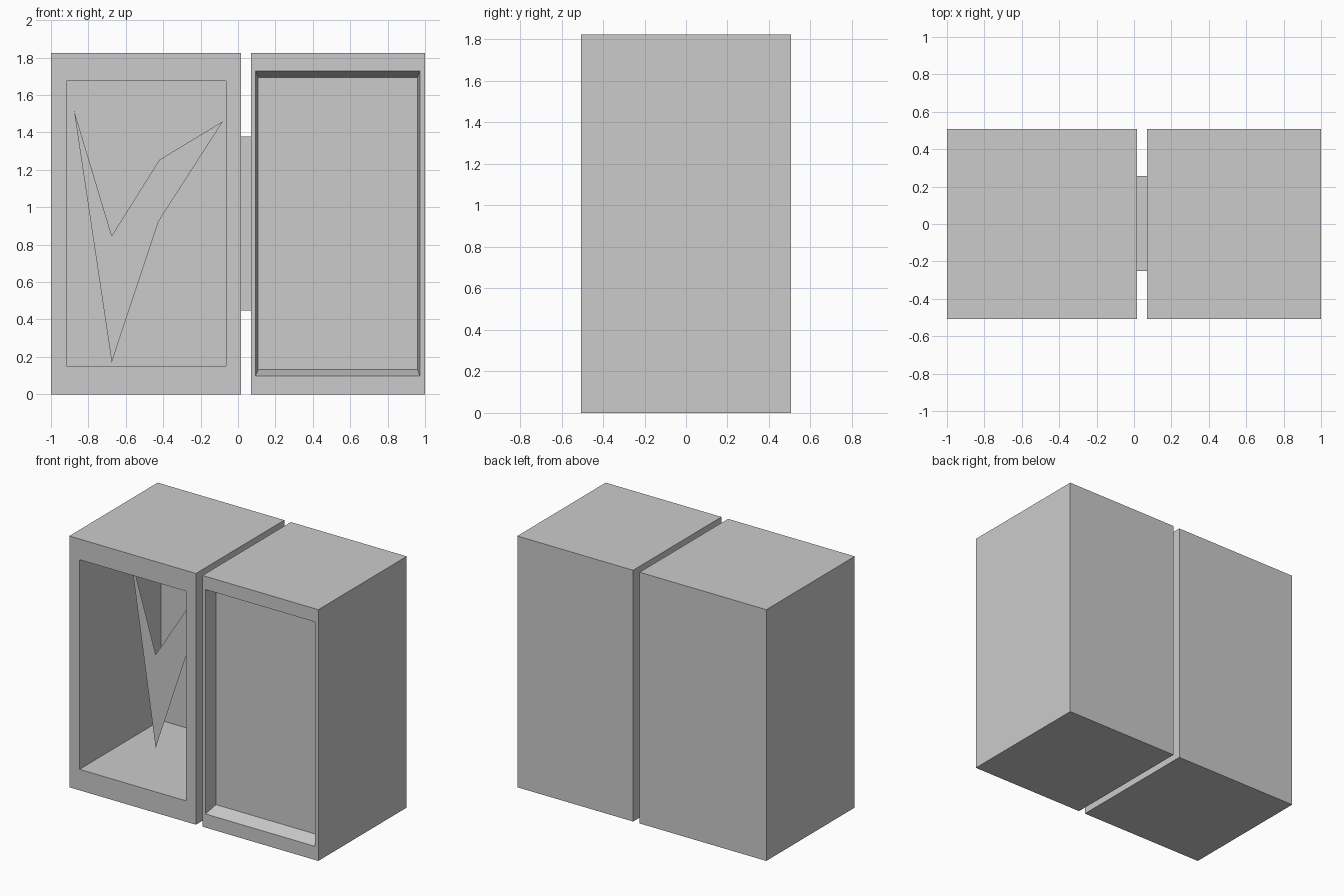
import bpy

if "Cube" in bpy.data.objects:
    bpy.data.objects.remove(bpy.data.objects["Cube"])

Y = 0.507  # half depth of both cabinets


def make(name, verts, faces):
    mesh = bpy.data.meshes.new(name)
    mesh.from_pydata(verts, [], faces)
    mesh.update()
    obj = bpy.data.objects.new(name, mesh)
    bpy.context.collection.objects.link(obj)
    return obj


def lofted(name, sections):
    """Closed skin through rectangles (x0, x1, z0, z1, y), capped at both ends."""
    verts, faces = [], []
    for x0, x1, z0, z1, y in sections:
        verts += [(x0, y, z0), (x1, y, z0), (x1, y, z1), (x0, y, z1)]
    for s in range(len(sections) - 1):
        for i in range(4):
            j = (i + 1) % 4
            a, b = 4 * s, 4 * s + 4
            faces.append((a + j, a + i, b + i, b + j))
    n = len(verts)
    faces += [(3, 2, 1, 0), (n - 4, n - 3, n - 2, n - 1)]
    return make(name, verts, faces)


# Left cabinet: back, front rim, deep cavity
lofted("left_cabinet", [
    (-1.0, 0.017, 0, 1.824, Y),
    (-1.0, 0.017, 0, 1.824, -Y),
    (-0.918, -0.063, 0.152, 1.674, -Y),
    (-0.918, -0.063, 0.152, 1.674, 0.425),
])

# Right cabinet: back, front rim, shallow tapered recess
lofted("right_cabinet", [
    (0.07, 1.0, 0, 1.824, Y),
    (0.07, 1.0, 0, 1.824, -Y),
    (0.094, 0.972, 0.099, 1.728, -Y),
    (0.108, 0.96, 0.132, 1.694, -0.407),
])

# Block joining the two cabinets
lofted("connector", [
    (0.017, 0.07, 0.449, 1.377, 0.257),
    (0.017, 0.07, 0.449, 1.377, -0.25),
])

# Flat tick-shaped sheet hanging inside the cavity
tick = [(-0.877, 1.519), (-0.675, 0.171), (-0.425, 0.924),
        (-0.08, 1.46), (-0.42, 1.254), (-0.675, 0.848)]
make("tick_panel", [(x, 0.02, z) for x, z in tick],
     [(0, 1, 5), (1, 2, 4, 5), (2, 3, 4)])
